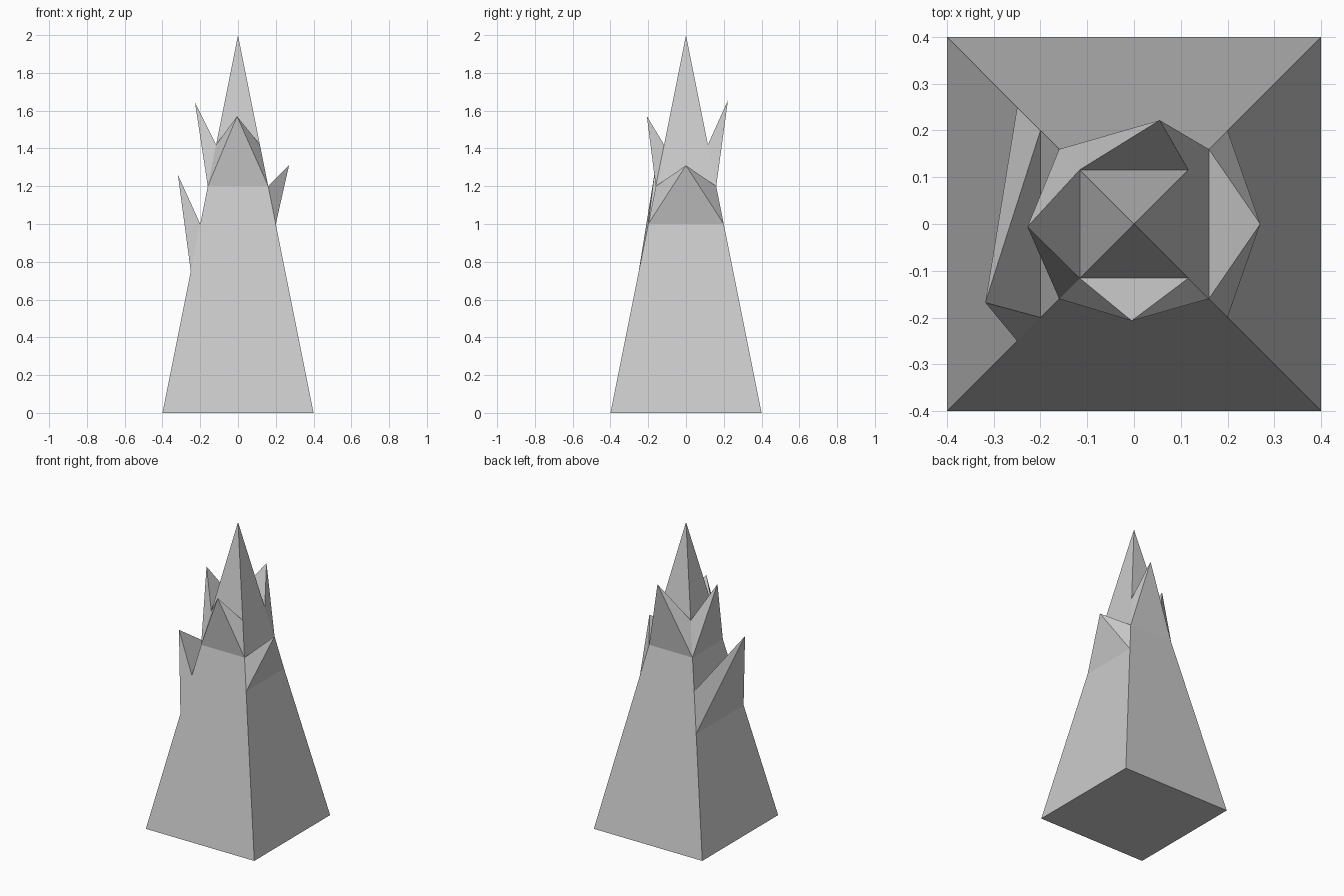
import bpy, bmesh

if "Cube" in bpy.data.objects:
    bpy.data.objects.remove(bpy.data.objects["Cube"])

HEIGHT, HALF = 2.0, 0.4
LEVELS = [0.0, 0.75, 1.0, 1.2, 1.42]
CORNERS = [(-1, -1), (1, -1), (1, 1), (-1, 1)]
FRONT, RIGHT, BACK, LEFT = range(4)

# Side panels drawn out into a spike: (band, side) -> tip
SPIKES = {
    (3, FRONT): (-0.005, -0.207, 1.57),
    (3, BACK): (0.055, 0.222, 1.655),
    (3, LEFT): (-0.228, -0.006, 1.645),
    (2, RIGHT): (0.27, 0.0, 1.31),
    (1, LEFT): (-0.318, -0.168, 1.26),
}

bm = bmesh.new()

# Square rings of the tapering spire
rings = []
for z in LEVELS:
    r = HALF * (1 - z / HEIGHT)
    rings.append([bm.verts.new((sx * r, sy * r, z)) for sx, sy in CORNERS])
apex = bm.verts.new((0, 0, HEIGHT))

# Base, side panels (flat or spiked) and pointed cap
bm.faces.new(rings[0][::-1])
for band, (low, high) in enumerate(zip(rings, rings[1:])):
    for s in range(4):
        t = (s + 1) % 4
        panel = bm.faces.new((low[s], low[t], high[t], high[s]))
        tip = SPIKES.get((band, s))
        if tip:
            poked = bmesh.ops.poke(bm, faces=[panel])
            poked["verts"][0].co = tip
for s in range(4):
    bm.faces.new((rings[-1][s], rings[-1][(s + 1) % 4], apex))

# Merge coplanar panels between the spikes, keep normals outward
bmesh.ops.recalc_face_normals(bm, faces=bm.faces)

mesh = bpy.data.meshes.new("spiked_spire")
bm.to_mesh(mesh)
bm.free()
spire = bpy.data.objects.new("spiked_spire", mesh)
bpy.context.collection.objects.link(spire)
